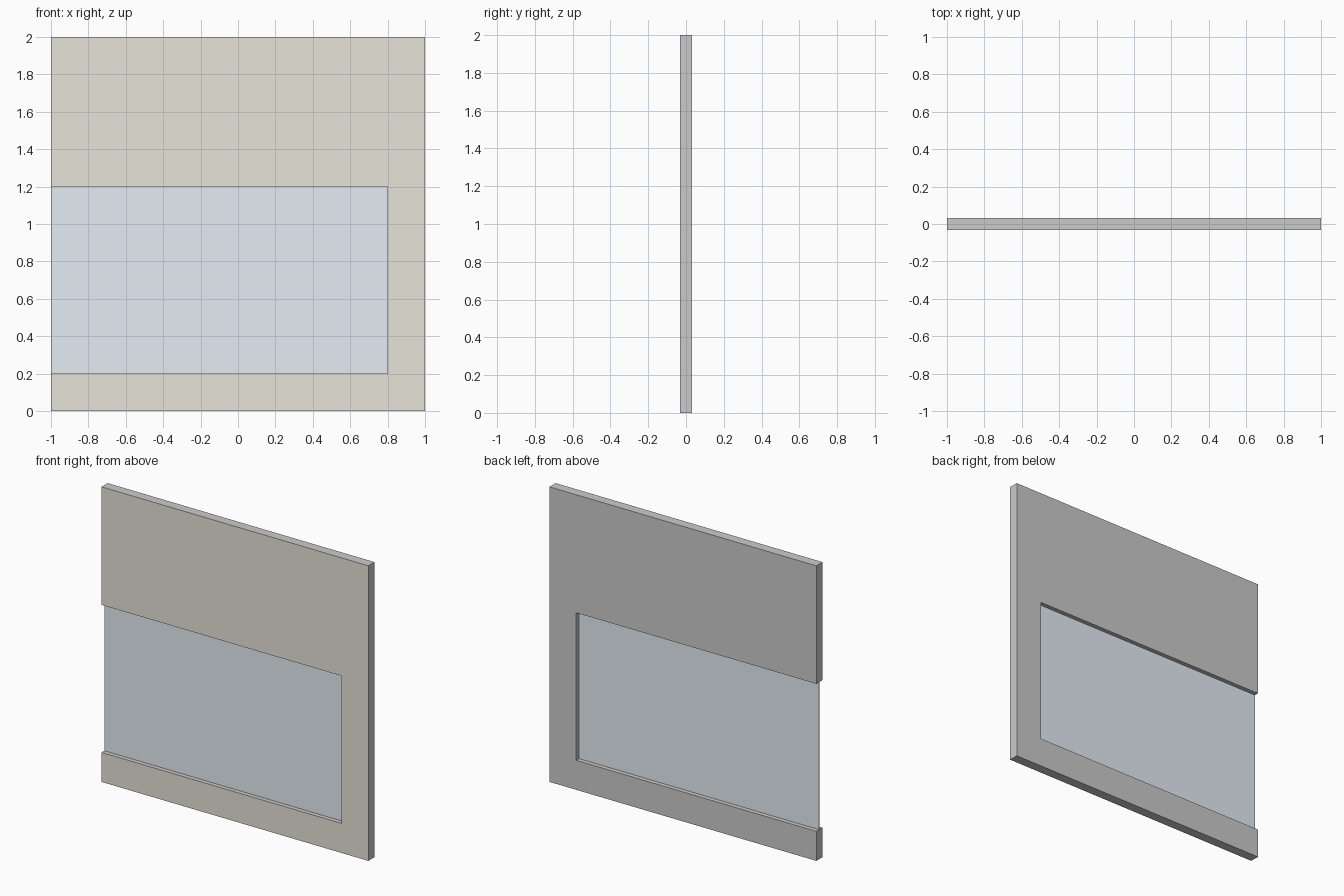
import bpy, bmesh

if "Cube" in bpy.data.objects:
    bpy.data.objects.remove(bpy.data.objects["Cube"])

T = 0.033  # half thickness of the wall


def material(name, rgb):
    m = bpy.data.materials.new(name)
    m.diffuse_color = (*rgb, 1)
    m.use_nodes = True
    m.node_tree.nodes["Principled BSDF"].inputs["Base Color"].default_value = m.diffuse_color
    return m


def extrude_profile(name, profile, y0, y1):
    """Extrude an x/z outline from y0 (front) to y1 (back)."""
    bm = bmesh.new()
    front = bm.faces.new([bm.verts.new((x, y0, z)) for x, z in profile])
    ext = bmesh.ops.extrude_face_region(bm, geom=[front], use_keep_orig=True)
    verts = [g for g in ext["geom"] if isinstance(g, bmesh.types.BMVert)]
    bmesh.ops.translate(bm, verts=verts, vec=(0, y1 - y0, 0))
    bmesh.ops.recalc_face_normals(bm, faces=bm.faces)
    mesh = bpy.data.meshes.new(name)
    bm.to_mesh(mesh)
    bm.free()
    obj = bpy.data.objects.new(name, mesh)
    bpy.context.collection.objects.link(obj)
    return obj


# Wall panel with a window notch open on the left; only the front is painted
wall = extrude_profile("wall", [(-1, 0), (1, 0), (1, 2), (-1, 2),
                                (-1, 1.2), (0.8, 1.2), (0.8, 0.2), (-1, 0.2)], -T, T)
wall.data.materials.append(material("plain_grey", (0.6, 0.6, 0.6)))
wall.data.materials.append(material("beige_paint", (0.8, 0.77, 0.69)))
for p in wall.data.polygons:
    p.material_index = 1 if p.normal.y < -0.9 else 0

# Thin glass pane in the middle of the wall
glass = extrude_profile("window_pane", [(-1, 0.2), (0.8, 0.2), (0.8, 1.2), (-1, 1.2)],
                        -0.003, 0.003)
glass.data.materials.append(material("pale_blue_glass", (0.78, 0.85, 0.9)))
